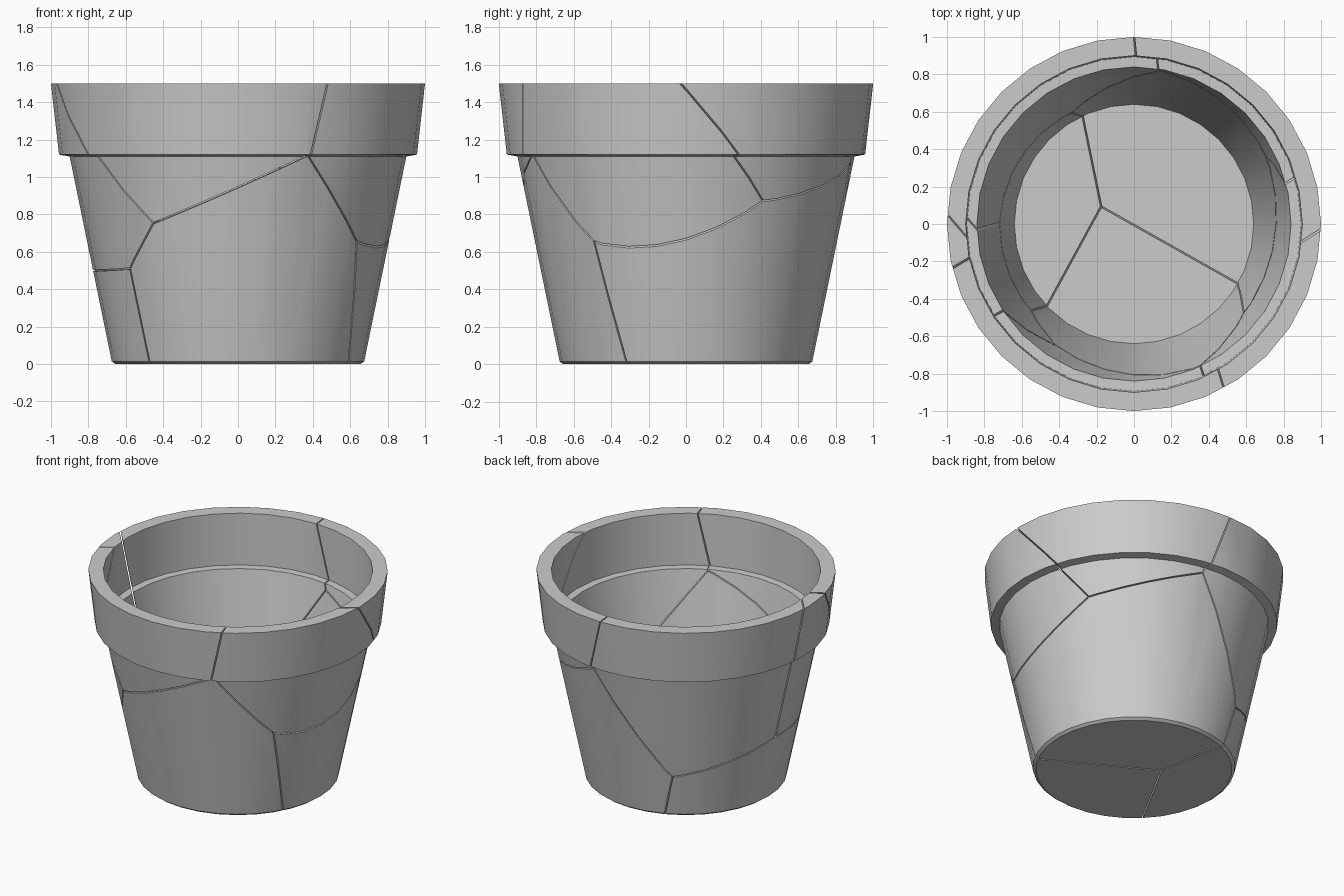
import bpy, bmesh, math
from mathutils import Vector

if "Cube" in bpy.data.objects:
    bpy.data.objects.remove(bpy.data.objects["Cube"])

SIDES = 32
GAP = 0.004          # half width of a crack

# Pot wall: radius, height from the outer foot, over the rim, down to the floor
PROFILE = [(0.655, 0.0), (0.675, 0.015), (0.90, 1.11), (0.957, 1.12), (1.0, 1.5),
           (0.90, 1.5), (0.893, 1.122), (0.84, 1.12), (0.64, 0.10)]

# Shards: each owns the space where its linear field (x, y, z, constant) is greatest
SHARDS = {
    "front_base_shard":      (0.0, 0.0, 0.0, 0.0),
    "left_rim_shard":        (-1.126, 0.543, 0.977, -0.870),
    "front_rim_shard":       (-0.740, -0.108, 1.643, -1.647),
    "right_rim_shard":       (1.356, 0.540, 1.154, -1.3525),
    "back_base_shard":       (0.490, 0.870, 0.200, -0.015),
    "back_right_rim_shard":  (1.057, 0.998, 1.599, -1.708),
    "back_left_rim_shard":   (-0.822, 0.803, 1.049, -0.688),
    "left_base_shard":       (-1.025, 0.559, -0.175, -0.215),
}


def make_object(name, bm):
    bmesh.ops.recalc_face_normals(bm, faces=bm.faces[:])
    mesh = bpy.data.meshes.new(name)
    bm.to_mesh(mesh)
    bm.free()
    obj = bpy.data.objects.new(name, mesh)
    bpy.context.collection.objects.link(obj)
    return obj


def lathe_pot(name):
    bm = bmesh.new()
    rings = []
    for r, z in PROFILE:
        rings.append([bm.verts.new((r * math.cos(k * math.tau / SIDES),
                                    r * math.sin(k * math.tau / SIDES), z))
                      for k in range(SIDES)])
    for a, b in zip(rings, rings[1:]):
        for k in range(SIDES):
            n = (k + 1) % SIDES
            bm.faces.new((a[k], a[n], b[n], b[k]))
    bm.faces.new(rings[0][::-1])
    bm.faces.new(rings[-1])
    return make_object(name, bm)


def shard_cell(name):
    # Big block trimmed by the crack plane towards every other shard
    bm = bmesh.new()
    bmesh.ops.create_cube(bm, size=6.0)
    own = SHARDS[name]
    for other, field in SHARDS.items():
        if other == name:
            continue
        n = Vector(field[:3]) - Vector(own[:3])
        co = -n * (field[3] - own[3]) / n.length_squared - n.normalized() * GAP
        cut = bmesh.ops.bisect_plane(bm, geom=bm.verts[:] + bm.edges[:] + bm.faces[:],
                                     plane_co=co, plane_no=n, clear_outer=True)
        edges = [e for e in cut["geom_cut"]
                 if isinstance(e, bmesh.types.BMEdge) and e.is_boundary]
        if edges:
            bmesh.ops.holes_fill(bm, edges=edges, sides=0)
    cell = make_object(name + "_cutter", bm)
    cell.hide_render = True
    return cell


# Break the whole pot into its shards
pot = lathe_pot("whole_pot")
for name in SHARDS:
    shard = bpy.data.objects.new(name, pot.data.copy())
    bpy.context.collection.objects.link(shard)
    cell = shard_cell(name)
    mod = shard.modifiers.new("break", 'BOOLEAN')
    mod.operation = 'INTERSECT'
    mod.solver = 'EXACT'
    mod.object = cell
    bpy.ops.object.select_all(action='DESELECT')
    bpy.context.view_layer.objects.active = shard
    shard.select_set(True)
    bpy.ops.object.modifier_apply(modifier=mod.name)
    bpy.ops.object.shade_smooth_by_angle(angle=math.radians(30))
    bpy.data.objects.remove(cell, do_unlink=True)
bpy.data.objects.remove(pot, do_unlink=True)
